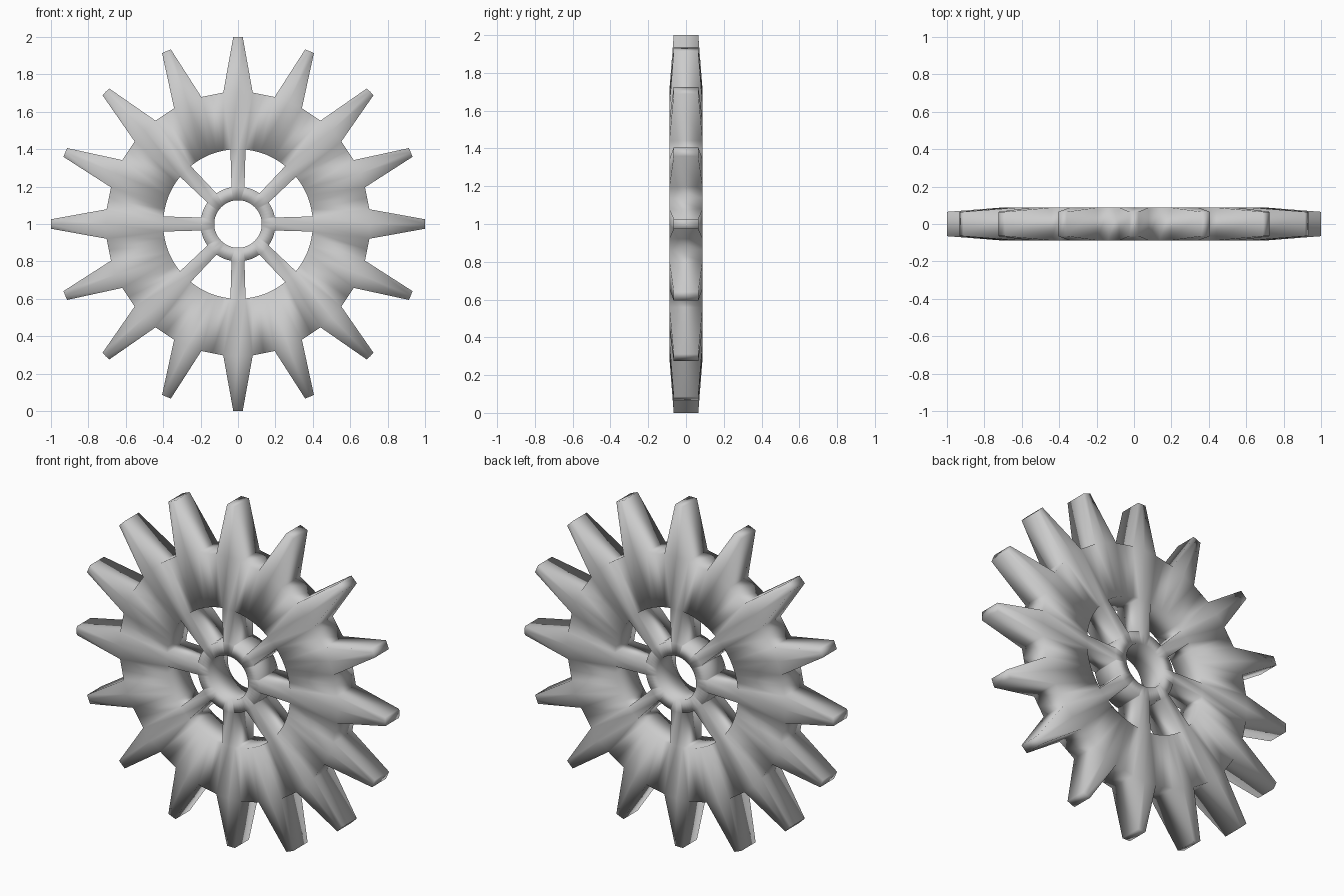
import bpy, bmesh
from math import sin, cos, radians

if "Cube" in bpy.data.objects:
    bpy.data.objects.remove(bpy.data.objects["Cube"])

TEETH = 16
STEP = 360 / TEETH
R_BORE, R_HUB, R_RIM, R_ROOT, R_TIP = 0.127, 0.2, 0.4, 0.707, 1.0
H_BODY, H_TIP = 0.088, 0.065

bm = bmesh.new()
pairs = {}          # front vertex -> matching back vertex


def point(radius, angle, half):
    """Make a front and back vertex at a polar position; return the front one."""
    a = radians(angle)
    x, z = radius * sin(a), 1 + radius * cos(a)
    front = bm.verts.new((x, -half, z))
    pairs[front] = bm.verts.new((x, half, z))
    return front


# Rings of points: left flank, centre line, right flank, middle of gap
bore, hub, rim, root, tip = [], [], [], [], []
for i in range(TEETH):
    c = i * STEP
    spoke = i % 2 == 0
    hub_w = 10 if spoke else 6
    bore += [point(R_BORE, c + d, H_BODY) for d in (-6, 0, 6, STEP / 2)]
    hub += [point(R_HUB, c + d, H_BODY) for d in (-hub_w, 0, hub_w, STEP / 2)]
    rim += [point(R_RIM, c + d, H_BODY) for d in (-5.8, 0, 5.8, STEP / 2)]
    root += [point(R_ROOT, c + d, H_BODY) for d in (-6.4, 0, 6.4)]
    root.append(point(R_ROOT * cos(radians(4.9)), c + STEP / 2, H_BODY))
    tip += [point(R_TIP, c + d, H_TIP) for d in (-1.45, 0, 1.45)] + [None]

# Front faces: hub, spokes, rim and teeth
front_faces = []


def band(inner, outer, j):
    k = (j + 1) % len(inner)
    front_faces.append(bm.faces.new((inner[j], outer[j], outer[k], inner[k])))


for j in range(4 * TEETH):
    flank = j % 4 < 2
    band(bore, hub, j)
    band(rim, root, j)
    if flank:
        band(root, tip, j)
        if j // 4 % 2 == 0:
            band(hub, rim, j)

# Back faces and the walls that join both sides
walls = [tuple(e.verts) for e in bm.edges if len(e.link_faces) == 1]
for f in front_faces:
    bm.faces.new([pairs[v] for v in reversed(f.verts)])
for a, b in walls:
    bm.faces.new((a, b, pairs[b], pairs[a]))

bmesh.ops.recalc_face_normals(bm, faces=bm.faces[:])
for f in bm.faces:
    f.smooth = True
mesh = bpy.data.meshes.new("gear_wheel")
bm.to_mesh(mesh)
bm.free()
gear = bpy.data.objects.new("gear_wheel", mesh)
bpy.context.collection.objects.link(gear)
